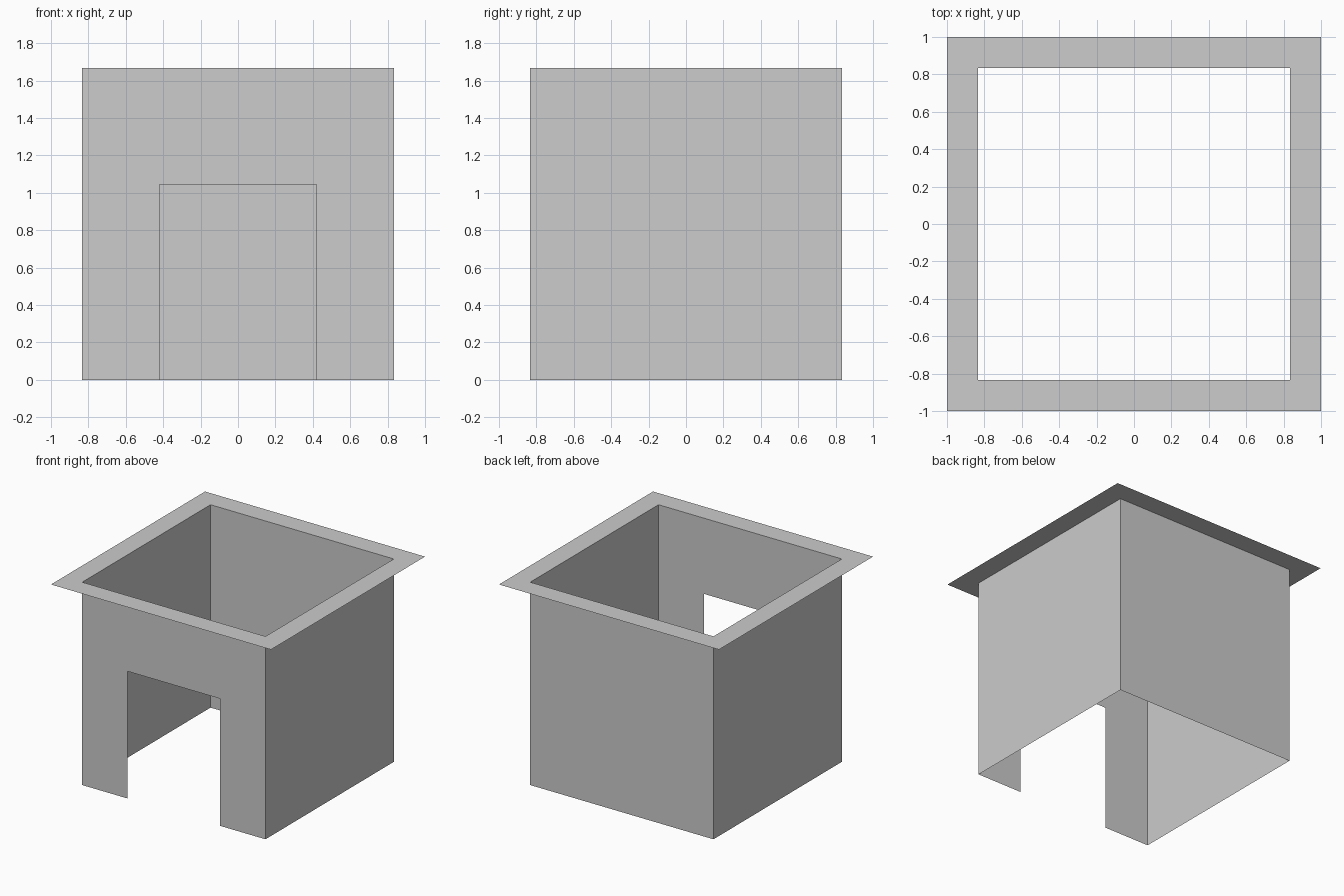
import bpy
import bmesh
from math import pi
from mathutils import Matrix

HALF = 0.833      # half width of the walls
HEIGHT = 1.667
BRIM = 1.0        # half width of the brim
DOOR_HALF = 0.42
DOOR_TOP = 1.045

cube = bpy.data.objects.get("Cube")
if cube:
    bpy.data.objects.remove(cube, do_unlink=True)

grey = bpy.data.materials.new("light_grey")
grey.use_nodes = True
colour = (0.604, 0.604, 0.604, 1)
grey.diffuse_color = colour
grey.node_tree.nodes["Principled BSDF"].inputs["Base Color"].default_value = colour


def make_object(name, bm):
    mesh = bpy.data.meshes.new(name)
    bm.to_mesh(mesh)
    bm.free()
    mesh.materials.append(grey)
    obj = bpy.data.objects.new(name, mesh)
    bpy.context.collection.objects.link(obj)
    return obj


def wall(name, outline, turn):
    """Thin sheet from an (x, z) outline on the front, turned about z."""
    bm = bmesh.new()
    bm.faces.new([bm.verts.new((x, -HALF, z)) for x, z in outline])
    bm.transform(Matrix.Rotation(turn, 4, "Z"))
    return make_object(name, bm)


# Plain side and back walls
panel = [(-HALF, 0), (HALF, 0), (HALF, HEIGHT), (-HALF, HEIGHT)]
for i, side in enumerate(("left", "back", "right"), start=1):
    wall(side + "_wall", panel, i * pi / 2)

# Front wall with a doorway open at the ground
doorway = [(DOOR_HALF, 0), (DOOR_HALF, DOOR_TOP),
           (-DOOR_HALF, DOOR_TOP), (-DOOR_HALF, 0)]
front = [(HALF, 0), (HALF, HEIGHT), (-HALF, HEIGHT), (-HALF, 0)]
wall("front_wall", front + doorway[::-1], 0).data.flip_normals()

# Flat square brim around the open top
bm = bmesh.new()
corners = [(-1, -1), (1, -1), (1, 1), (-1, 1)]
outer = [bm.verts.new((x * BRIM, y * BRIM, HEIGHT)) for x, y in corners]
inner = [bm.verts.new((x * HALF, y * HALF, HEIGHT)) for x, y in corners]
for i in range(4):
    j = (i + 1) % 4
    bm.faces.new((outer[i], outer[j], inner[j], inner[i]))
make_object("top_brim", bm)
